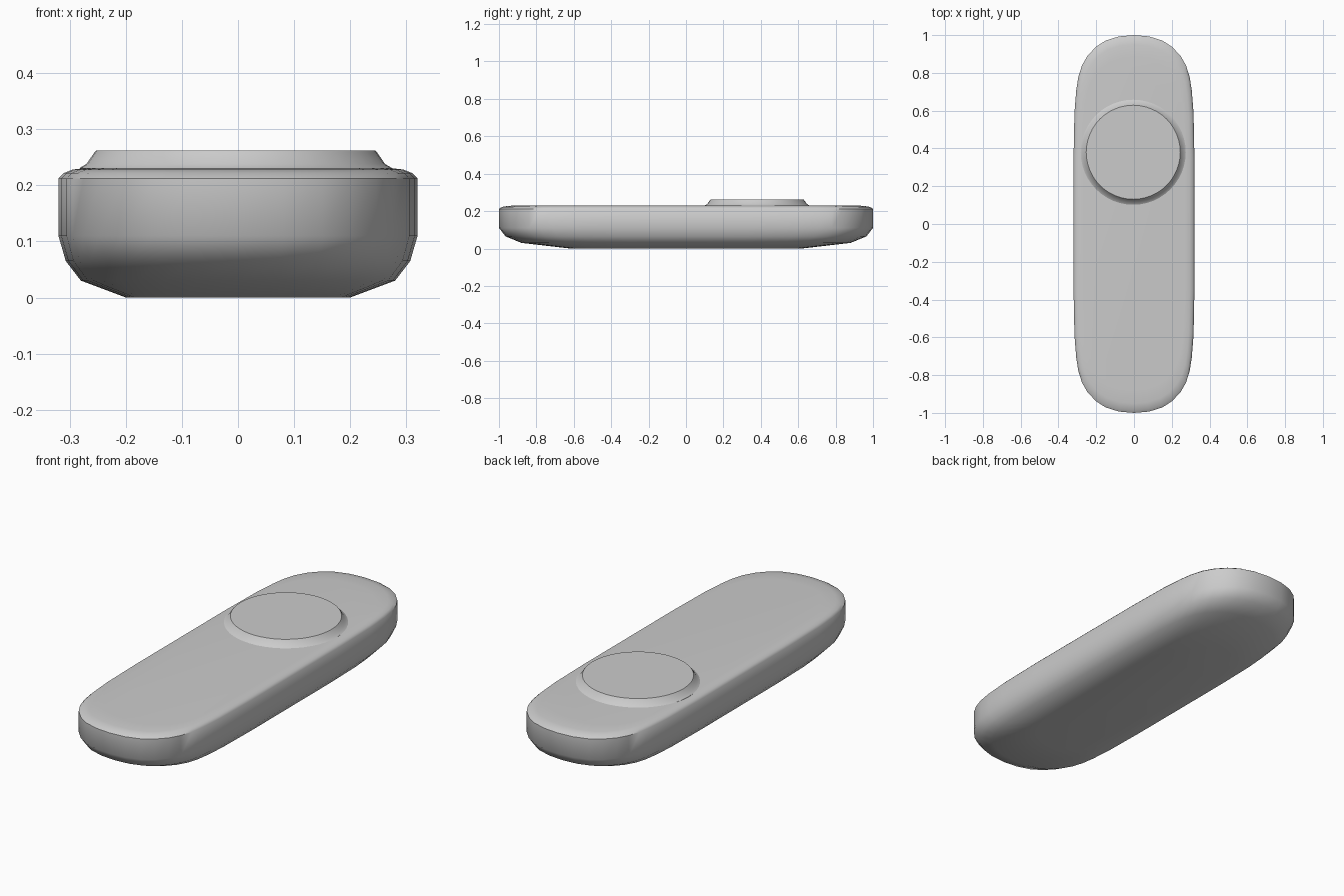
import bpy, math

if "Cube" in bpy.data.objects:
    bpy.data.objects.remove(bpy.data.objects["Cube"])

def loft(name, rings, angle):
    """Skin a stack of equal-length rings, cap both ends, shade smooth."""
    n = len(rings[0])
    verts = [v for ring in rings for v in ring]
    faces = [[k * n + i, k * n + (i + 1) % n, (k + 1) * n + (i + 1) % n, (k + 1) * n + i]
             for k in range(len(rings) - 1) for i in range(n)]
    faces.append(list(range(n))[::-1])
    faces.append([(len(rings) - 1) * n + i for i in range(n)])
    mesh = bpy.data.meshes.new(name)
    mesh.from_pydata(verts, [], faces)
    mesh.update()
    ob = bpy.data.objects.new(name, mesh)
    bpy.context.collection.objects.link(ob)
    bpy.ops.object.select_all(action='DESELECT')
    ob.select_set(True)
    bpy.context.view_layer.objects.active = ob
    bpy.ops.object.shade_smooth_by_angle(angle=math.radians(angle))
    return ob

# Body outline: one quarter in unit scale, mirrored into a closed loop
quarter = [(1, .35), (.985, .59), (.955, .71), (.92, .78), (.86, .84), (.77, .89),
           (.63, .938), (.47, .971), (.25, .993)]
right = [(x, -y) for x, y in reversed(quarter)] + quarter
outline = right + [(0, 1)] + [(-x, y) for x, y in reversed(right)] + [(0, -1)]

# Body sections: height, half width, half length
sections = [(0, .20, .62), (.03, .28, .88), (.065, .307, .965), (.11, .32, 1),
            (.212, .32, 1), (.222, .31, .985), (.228, .295, .95), (.231, .27, .88)]
loft("body", [[(x * w, y * l, z) for x, y in outline] for z, w, l in sections], 50)

# Round raised button with a flared foot
profile = [(.278, .222), (.278, .231), (.266, .238), (.253, .257), (.249, .262)]
segments = 48
angles = [2 * math.pi * i / segments for i in range(segments)]
loft("round_button", [[(-.004 + r * math.cos(a), .38 + r * math.sin(a), z) for a in angles]
                      for r, z in profile], 35)
